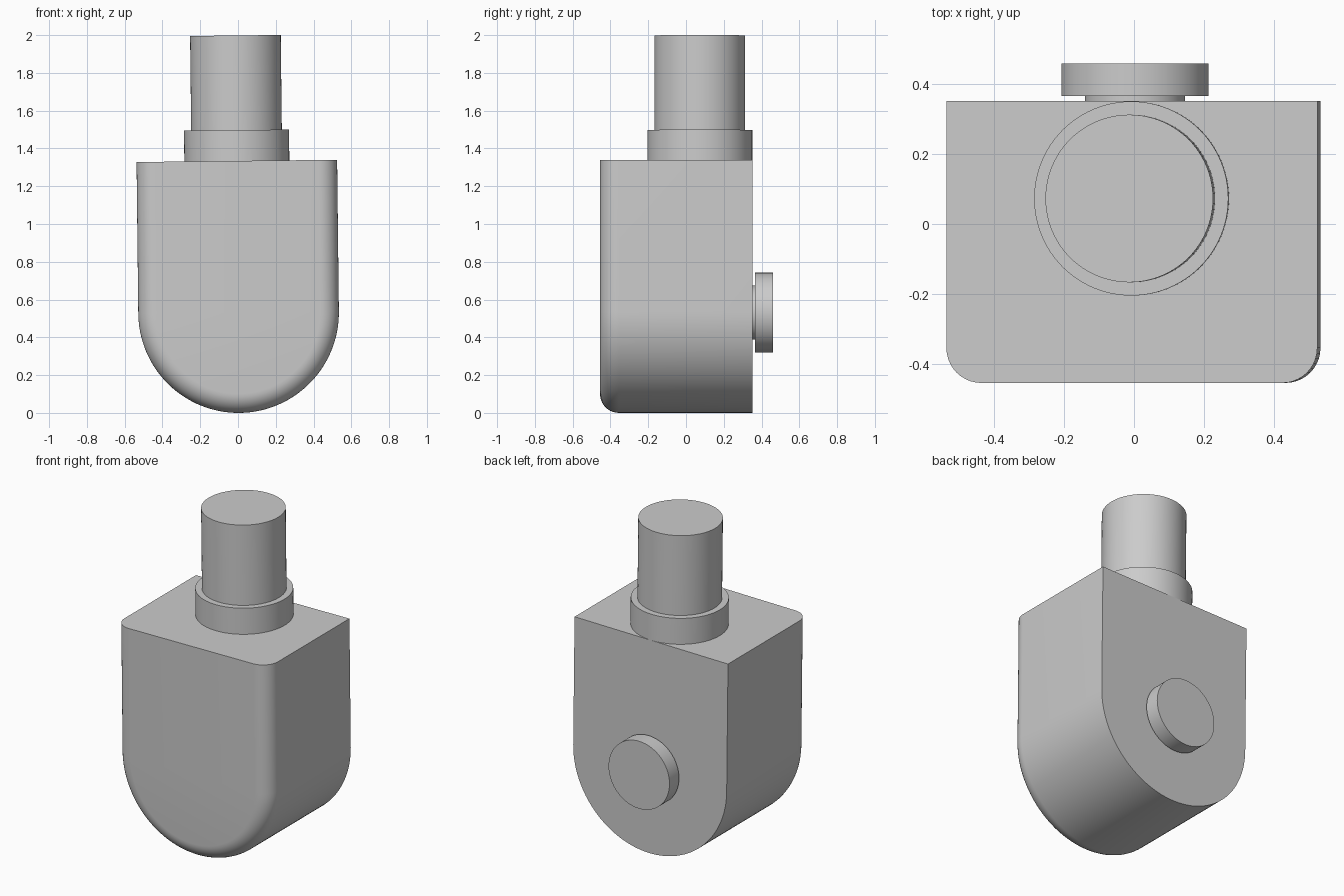
import bpy, bmesh, math
from mathutils import Matrix, Vector

if "Cube" in bpy.data.objects:
    bpy.data.objects.remove(bpy.data.objects["Cube"])

# Everything shares a slight lean about the centre of the rounded base
R, TOP = 0.531, 0.803
FRAME = Matrix.Translation((0.003, 0, R)) @ Matrix.Rotation(math.radians(-0.65), 4, 'Y')


def finish(bm, name):
    bmesh.ops.recalc_face_normals(bm, faces=bm.faces[:])
    mesh = bpy.data.meshes.new(name)
    bm.to_mesh(mesh)
    bm.free()
    ob = bpy.data.objects.new(name, mesh)
    bpy.context.collection.objects.link(ob)
    ob.matrix_world = FRAME
    bpy.ops.object.select_all(action='DESELECT')
    ob.select_set(True)
    bpy.context.view_layer.objects.active = ob
    bpy.ops.object.shade_smooth_by_angle(angle=math.radians(30))
    return ob


def cylinder(name, start, end, radius):
    start, end = Vector(start), Vector(end)
    axis = end - start
    mat = Matrix.Translation((start + end) / 2) @ axis.to_track_quat('Z', 'Y').to_matrix().to_4x4()
    bm = bmesh.new()
    bmesh.ops.create_cone(bm, cap_ends=True, segments=96, radius1=radius,
                          radius2=radius, depth=axis.length, matrix=mat)
    return finish(bm, name)


def u_ring(bm, y, r, segs=64):
    pts = [(-r, TOP)]
    for i in range(segs + 1):
        a = math.pi + math.pi * i / segs
        pts.append((r * math.cos(a), r * math.sin(a)))
    pts.append((r, TOP))
    return [bm.verts.new((x, y, z)) for x, z in pts]


# Body: U-shaped block with a rounded front edge and a flat top
bm = bmesh.new()
FRONT, BACK, FILLET, STEPS = -0.455, 0.352, 0.1, 10
rings = []
for i in range(STEPS + 1):
    a = math.pi / 2 * i / STEPS
    rings.append(u_ring(bm, FRONT + FILLET * (1 - math.sin(a)),
                        R - FILLET * (1 - math.cos(a))))
rings.reverse()
# order the rings from the front face to the back face
rings.sort(key=lambda ring: ring[0].co.y)
rings.append(u_ring(bm, BACK, R))
for a, b in zip(rings, rings[1:]):
    for i in range(len(a) - 1):
        bm.faces.new((a[i], a[i + 1], b[i + 1], b[i]))
bm.faces.new(rings[0])
bm.faces.new(rings[-1])
bm.faces.new([r[0] for r in rings] + [r[-1] for r in reversed(rings)])
finish(bm, "body")

# Collar and stem on top
cylinder("stem_collar", (0, 0.073, TOP), (0, 0.073, 0.966), 0.278)
cylinder("stem", (0, 0.073, 0.966), (0, 0.073, 1.467), 0.24)

# Round button on a short neck at the back
cylinder("button_neck", (0, BACK, 0), (0, 0.366, 0), 0.143)
cylinder("button", (0, 0.366, 0), (0, 0.46, 0), 0.211)
